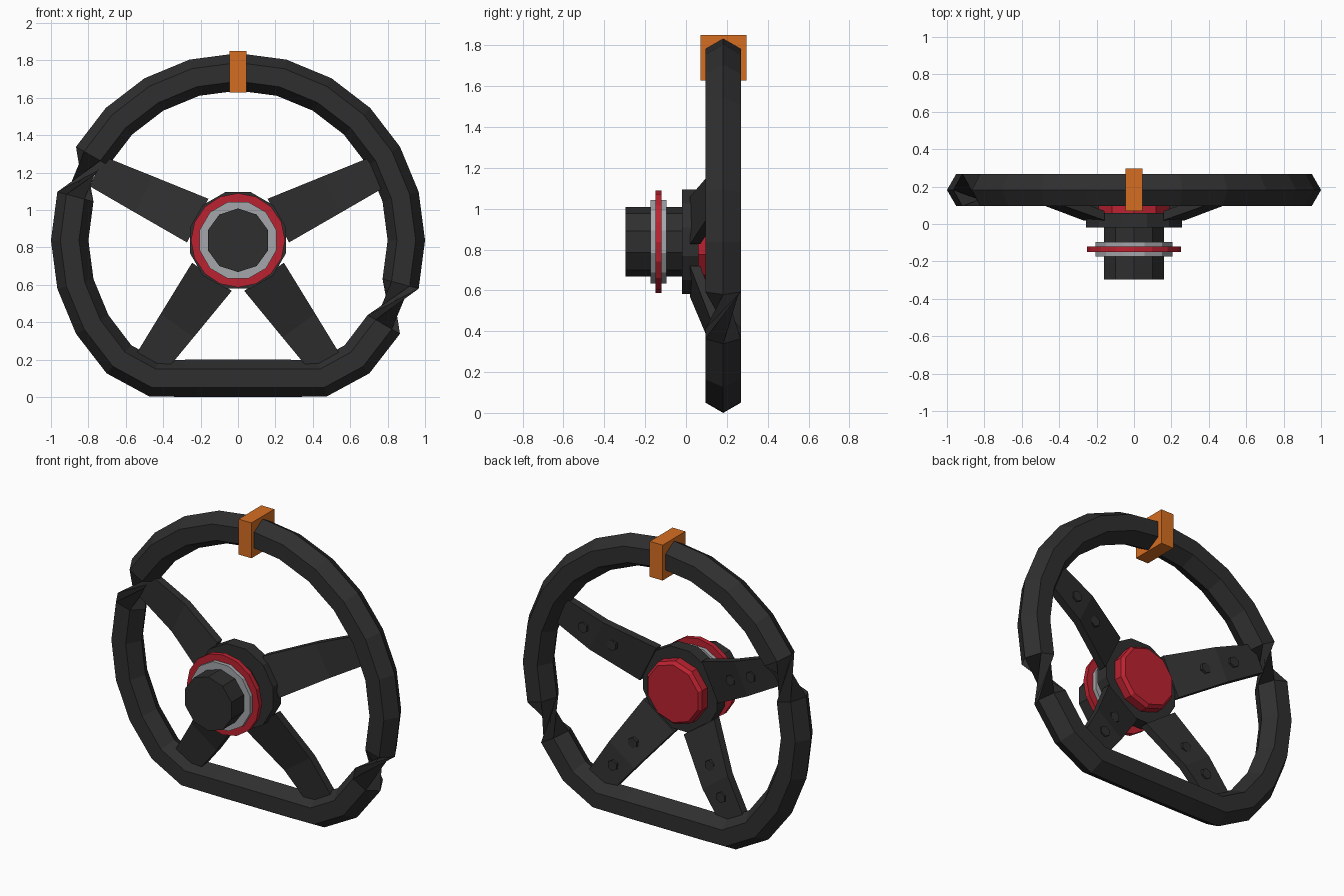
import bpy, bmesh, math
from mathutils import Vector

if "Cube" in bpy.data.objects:
    bpy.data.objects.remove(bpy.data.objects["Cube"])

CZ = 0.838  # height of the wheel axis


def material(name, rgb):
    m = bpy.data.materials.new(name)
    m.diffuse_color = (*rgb, 1)
    m.use_nodes = True
    m.node_tree.nodes["Principled BSDF"].inputs["Base Color"].default_value = m.diffuse_color
    return m


DARK = material("dark_grey", (0.028, 0.028, 0.028))
RED = material("red", (0.50, 0.016, 0.03))
SILVER = material("silver", (0.37, 0.38, 0.40))
ORANGE = material("orange", (0.67, 0.155, 0.016))


def make(name, verts, faces, mat, fix=True):
    me = bpy.data.meshes.new(name)
    me.from_pydata(verts, [], faces)
    if fix:
        bm = bmesh.new()
        bm.from_mesh(me)
        bmesh.ops.recalc_face_normals(bm, faces=bm.faces)
        bm.to_mesh(me)
        bm.free()
    me.materials.append(mat)
    ob = bpy.data.objects.new(name, me)
    bpy.context.collection.objects.link(ob)
    return ob


def loft(name, rings, mat, closed=False, fix=True):
    """Skin a list of equal-sized rings; cap the ends unless closed."""
    n, k = len(rings[0]), len(rings)
    verts = [v for r in rings for v in r]
    faces = []
    for i in range(k if closed else k - 1):
        a, b = i * n, (i + 1) % k * n
        faces += [(a + j, a + (j + 1) % n, b + (j + 1) % n, b + j) for j in range(n)]
    if not closed:
        faces += [tuple(range(n)), tuple(range((k - 1) * n, k * n))]
    return make(name, verts, faces, mat, fix)


def turned(name, profile, sides, mat, flat_top=False, cx=0, cz=CZ):
    """Solid turned around the y axis; profile is (y, radius) pairs."""
    off = math.pi / 2 + (math.pi / sides if flat_top else 0)
    ang = [off + math.tau * i / sides for i in range(sides)]
    rings = [[(cx + r * math.cos(a), y, cz + r * math.sin(a)) for a in ang]
             for y, r in profile]
    return loft(name, rings, mat)


# Rim: hexagonal tube on a flat-bottomed circle; its frame flips at two places, pinching the tube
path = []
for i in range(24):
    a = math.tau * i / 24
    path.append(Vector((0.9 * math.cos(a), 0.182, max(CZ + 0.9 * math.sin(a), 0.1))))
rings = []
for i, p in enumerate(path):
    t = (path[(i + 1) % 24] - path[i - 1]).normalized()
    ref = Vector((0, 0, 1)) if abs(t.z) < 0.9 else Vector((1, 0, 0))
    n1 = t.cross(ref).normalized()
    n2 = t.cross(n1)
    rings.append([p + 0.1 * (math.cos(b) * n1 + math.sin(b) * n2)
                  for b in (math.radians(30 + 60 * j) for j in range(6))])
loft("rim", rings, DARK, closed=True)

# Centre marker on top of the rim
x, y0, y1, z0, z1 = 0.045, 0.07, 0.297, 1.627, 1.85
loft("top_marker", [[(-x, y, z0), (x, y, z0), (x, y, z1), (-x, y, z1)] for y in (y0, y1)], ORANGE)

# Hub, shaft, rings and horn cap
turned("hub", [(-0.02, 0.266), (0.06, 0.266)], 12, DARK, flat_top=True)
turned("shaft", [(-0.297, 0.17), (0.0, 0.17)], 10, DARK)
turned("silver_collar", [(-0.173, 0.212), (-0.095, 0.212)], 12, SILVER, flat_top=True)
turned("red_ring", [(-0.15, 0.252), (-0.12, 0.252)], 16, RED)
turned("horn_cap", [(0.055, 0.2), (0.11, 0.2), (0.13, 0.182)], 10, RED)

# Spokes: tapered dished bars, each with two bolts on the back
STATIONS = [(0.24, 0.02, 0.13), (0.56, 0.125, 0.108), (0.84, 0.155, 0.088)]  # radius, front y, half width
THICK = 0.05
for label, deg in (("upper_right", 26), ("upper_left", 154), ("lower_left", 234.5), ("lower_right", 305.5)):
    c, s = math.cos(math.radians(deg)), math.sin(math.radians(deg))
    rings = [[(r * c - w * s, y, CZ + r * s + w * c)
              for w, y in ((-h, f), (h, f), (h, f + THICK), (-h, f + THICK))]
             for r, f, h in STATIONS]
    loft("spoke_" + label, rings, DARK)
    for k, (r, y) in enumerate(((0.46, 0.152), (0.65, 0.197))):
        turned(f"bolt_{label}_{k + 1}", [(y - 0.04, 0.034), (y, 0.034)], 6, DARK,
               cx=r * c, cz=CZ + r * s)
